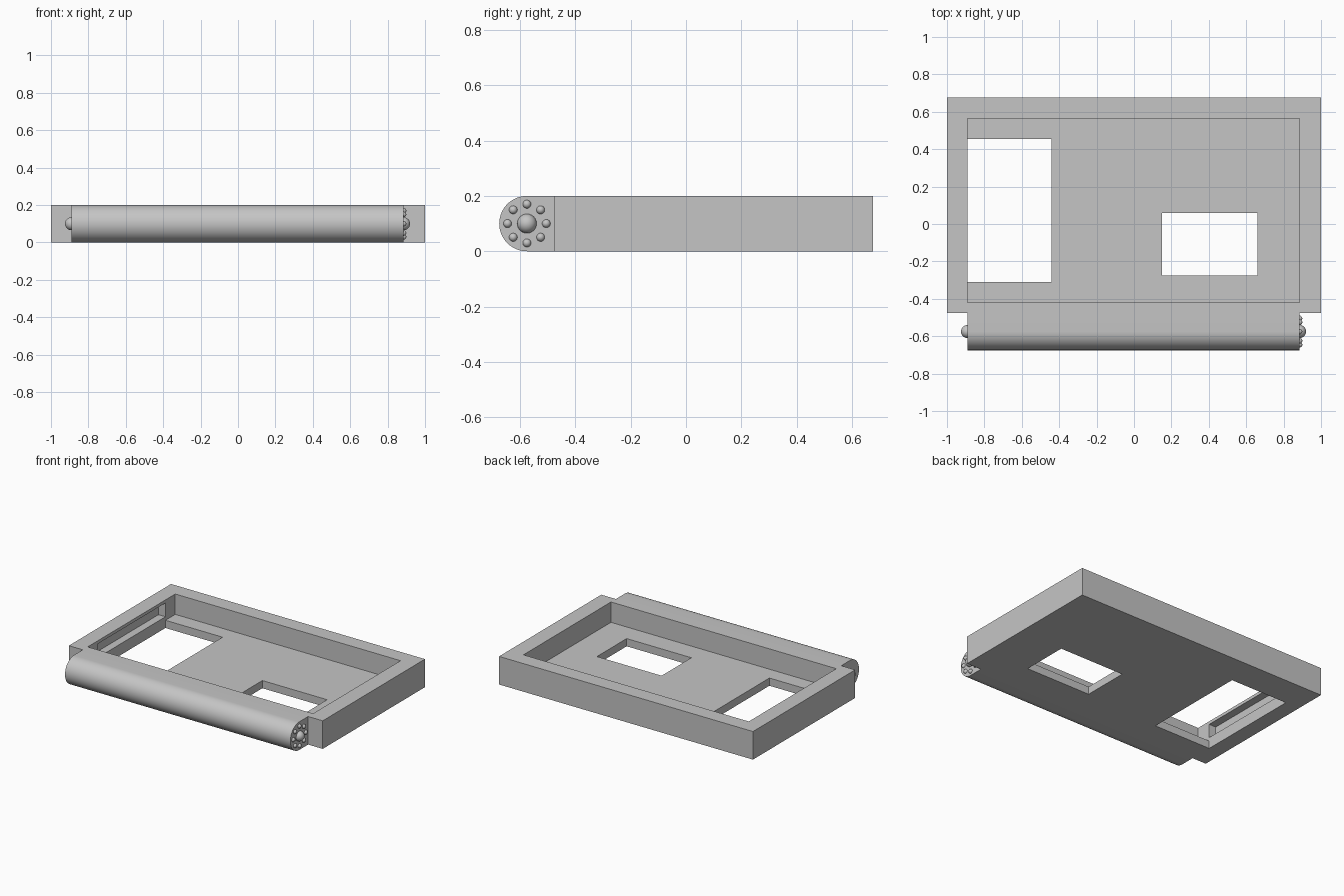
import bpy, bmesh, math
from mathutils import Matrix

if "Cube" in bpy.data.objects:
    bpy.data.objects.remove(bpy.data.objects["Cube"], do_unlink=True)

grey = bpy.data.materials.new("light grey")
grey.use_nodes = True
grey.diffuse_color = (0.56, 0.56, 0.56, 1)
grey.node_tree.nodes["Principled BSDF"].inputs["Base Color"].default_value = grey.diffuse_color


def add_object(name, bm):
    bmesh.ops.recalc_face_normals(bm, faces=bm.faces)
    mesh = bpy.data.meshes.new(name)
    bm.to_mesh(mesh)
    bm.free()
    mesh.materials.append(grey)
    obj = bpy.data.objects.new(name, mesh)
    bpy.context.collection.objects.link(obj)
    return obj


def box(name, x, y, z):
    bm = bmesh.new()
    size = Matrix.Diagonal((x[1] - x[0], y[1] - y[0], z[1] - z[0], 1))
    centre = Matrix.Translation((sum(x) / 2, sum(y) / 2, sum(z) / 2))
    bmesh.ops.create_cube(bm, size=1, matrix=centre @ size)
    return add_object(name, bm)


def activate(obj):
    bpy.ops.object.select_all(action="DESELECT")
    obj.select_set(True)
    bpy.context.view_layer.objects.active = obj


def combine(target, tool, operation):
    activate(target)
    mod = target.modifiers.new(operation.lower(), "BOOLEAN")
    mod.operation = operation
    mod.solver = "EXACT"
    mod.object = tool
    bpy.ops.object.modifier_apply(modifier=mod.name)
    bpy.data.objects.remove(tool, do_unlink=True)


def smooth(obj):
    activate(obj)
    bpy.ops.object.shade_smooth_by_angle(angle=math.radians(30))


HEIGHT, FLOOR = 0.2, 0.055
LEFT, RIGHT = 0.885, -0.89       # hinge and tray ends
HINGE_Y, RADIUS = -0.575, 0.1

# Case with a shallow tray, two floor windows and a slot in the side wall
case = box("case", (-1, 1), (-0.475, 0.675), (0, HEIGHT))
cuts = {
    "tray_cutter": ((RIGHT, LEFT), (-0.42, 0.565), (FLOOR, 0.3)),
    "large_window_cutter": ((RIGHT, -0.44), (-0.31, 0.455), (-0.1, 0.1)),
    "small_window_cutter": ((0.15, 0.66), (-0.275, 0.06), (-0.1, 0.1)),
    "side_slot_cutter": ((-0.945, -0.85), (-0.31, 0.455), (0.08, 0.178)),
}
for name, spans in cuts.items():
    combine(case, box(name, *spans), "DIFFERENCE")

# Hinge barrel: half-round front edge that runs into the case
bm = bmesh.new()
steps = 32
profile = [(-0.45, HEIGHT)]
for i in range(steps + 1):
    a = math.pi / 2 + math.pi * i / steps
    profile.append((HINGE_Y + RADIUS * math.cos(a), RADIUS + RADIUS * math.sin(a)))
profile.append((-0.45, 0))
face = bm.faces.new([bm.verts.new((RIGHT, y, z)) for y, z in profile])
ends = bmesh.ops.extrude_face_region(bm, geom=[face])["geom"]
bmesh.ops.translate(bm, vec=(LEFT - RIGHT, 0, 0),
                    verts=[v for v in ends if isinstance(v, bmesh.types.BMVert)])
combine(case, add_object("hinge_barrel", bm), "UNION")
smooth(case)


def ball(name, x, y, z, radius):
    bm = bmesh.new()
    bmesh.ops.create_uvsphere(bm, u_segments=24, v_segments=12, radius=radius,
                              matrix=Matrix.Translation((x, y, z)))
    smooth(add_object(name, bm))


# Hinge pins at both ends, ring of detent balls on the left end
ball("left_hinge_pin", LEFT, HINGE_Y, RADIUS, 0.035)
ball("right_hinge_pin", RIGHT, HINGE_Y, RADIUS, 0.035)
for i in range(8):
    a = math.pi * i / 4
    ball(f"detent_ball_{i + 1}", LEFT, HINGE_Y + 0.07 * math.cos(a),
         RADIUS + 0.07 * math.sin(a), 0.015)
